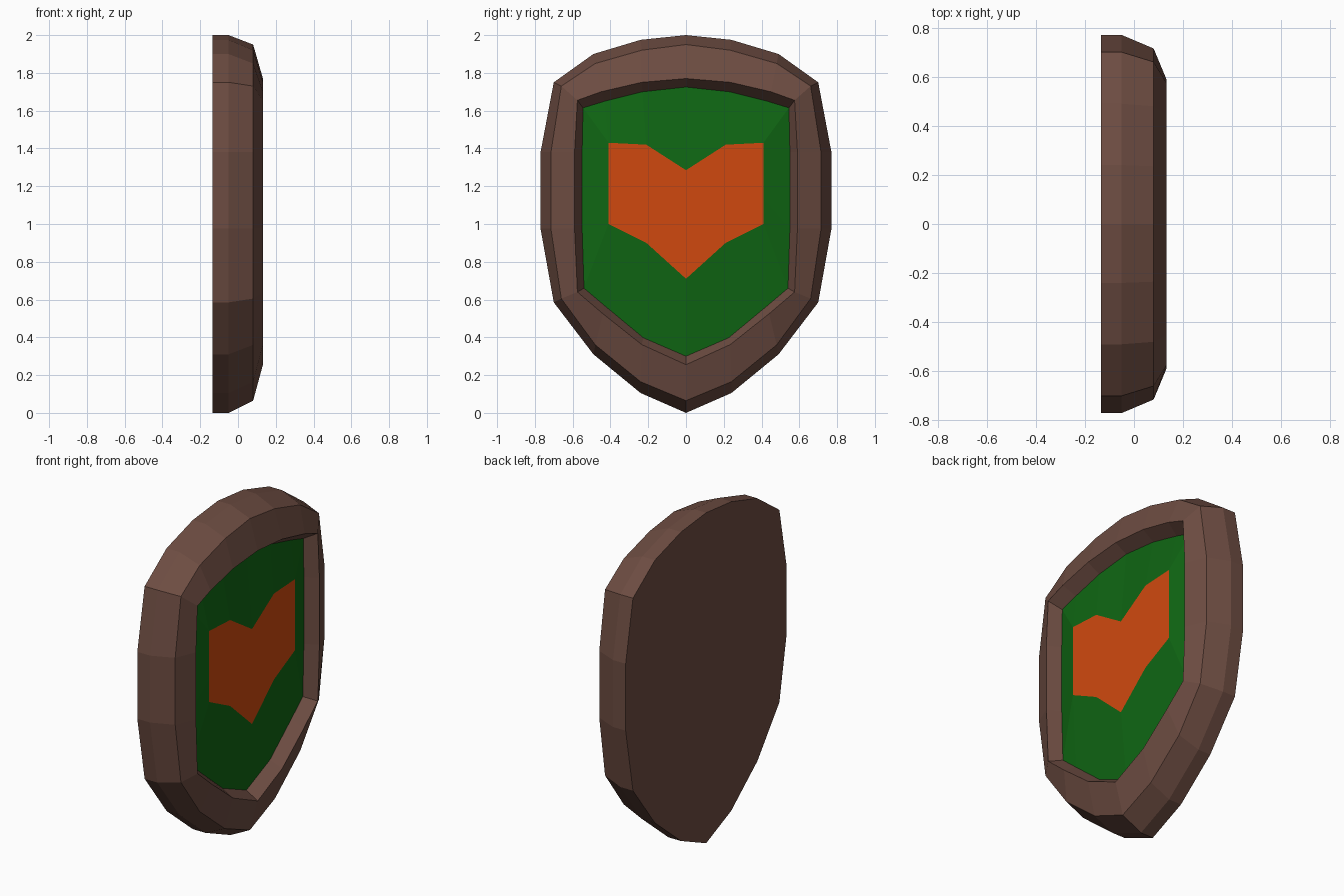
import bpy, bmesh

if "Cube" in bpy.data.objects:
    bpy.data.objects.remove(bpy.data.objects["Cube"])


def material(name, rgb):
    m = bpy.data.materials.new(name)
    m.diffuse_color = (*rgb, 1.0)
    m.use_nodes = True
    m.node_tree.nodes["Principled BSDF"].inputs["Base Color"].default_value = m.diffuse_color
    return m


wood = material("brown wood", (0.153, 0.073, 0.054))
green = material("green panel", (0.0048, 0.133, 0.0065))
orange = material("orange emblem", (0.63, 0.066, 0.0045))

# Half outlines (y, z), from top centre to bottom centre
OUTER = [(0, 2.0), (.24, 1.975), (.49, 1.90), (.70, 1.75), (.77, 1.38),
         (.77, .975), (.70, .585), (.49, .31), (.24, .105), (0, 0)]
BEVEL = [(0, 1.95), (.235, 1.92), (.48, 1.85), (.66, 1.73), (.715, 1.38),
         (.715, .975), (.66, .605), (.48, .36), (.24, .165), (0, .065)]
RIM = [(0, 1.77), (.235, 1.75), (.45, 1.70), (.575, 1.655), (.59, 1.38),
       (.59, .975), (.575, .64), (.44, .525), (.235, .362), (0, .255)]
INNER = [(0, 1.725), (.23, 1.70), (.43, 1.65), (.545, 1.615), (.55, 1.38),
         (.55, .975), (.54, .66), (.43, .567), (.225, .397), (0, .30)]
EMBLEM = [(0, 1.285), (.21, 1.42), (.41, 1.43), (.41, 1.43), (.41, 1.29),
          (.41, 1.14), (.41, 1.0), (.41, 1.0), (.21, .90), (0, .71)]


def loft(name, loops, mats, cap_start=False, cap_end=False):
    """Bridge mirrored half outlines, each given as (x, outline)."""
    bm = bmesh.new()
    rings = []
    for x, half in loops:
        full = half + [(-y, z) for y, z in half[-2:0:-1]]
        rings.append([bm.verts.new((x, y, z)) for y, z in full])
    n = len(rings[0])
    for a, b in zip(rings, rings[1:]):
        for i in range(n):
            j = (i + 1) % n
            bm.faces.new((a[i], a[j], b[j], b[i])).normal_update()
    # All faces are wound the same way, facing inward; flipped below
    if cap_start:
        bm.faces.new(rings[0][::-1])
    if cap_end:
        # Emblem is filled in columns, mirrored halves pair up top to bottom
        r = rings[-1]
        for s in (1, -1):
            right = [r[(s * i) % n] for i in range(10)]
            f = bm.faces.new(right if s == 1 else right[::-1])
            f.material_index = 1
    bmesh.ops.remove_doubles(bm, verts=bm.verts, dist=1e-4)
    bm.normal_update()
    bmesh.ops.recalc_face_normals(bm, faces=bm.faces)
    front = max(bm.faces, key=lambda f: f.calc_center_median().x * (abs(f.normal.x) > .5))
    if front.normal.x < 0:
        bmesh.ops.reverse_faces(bm, faces=bm.faces)
    me = bpy.data.meshes.new(name)
    bm.to_mesh(me)
    bm.free()
    for m in mats:
        me.materials.append(m)
    ob = bpy.data.objects.new(name, me)
    bpy.context.collection.objects.link(ob)
    return ob


# Wooden frame with flat back, bevelled outside and sloping recess
loft("shield_frame", [(-.135, OUTER), (-.05, OUTER), (.08, BEVEL),
                      (.132, RIM), (.056, INNER)], [wood], cap_start=True)

# Slightly raised green panel with the orange chevron in its centre
loft("shield_panel", [(.056, INNER), (.094, EMBLEM)], [green, orange], cap_end=True)
